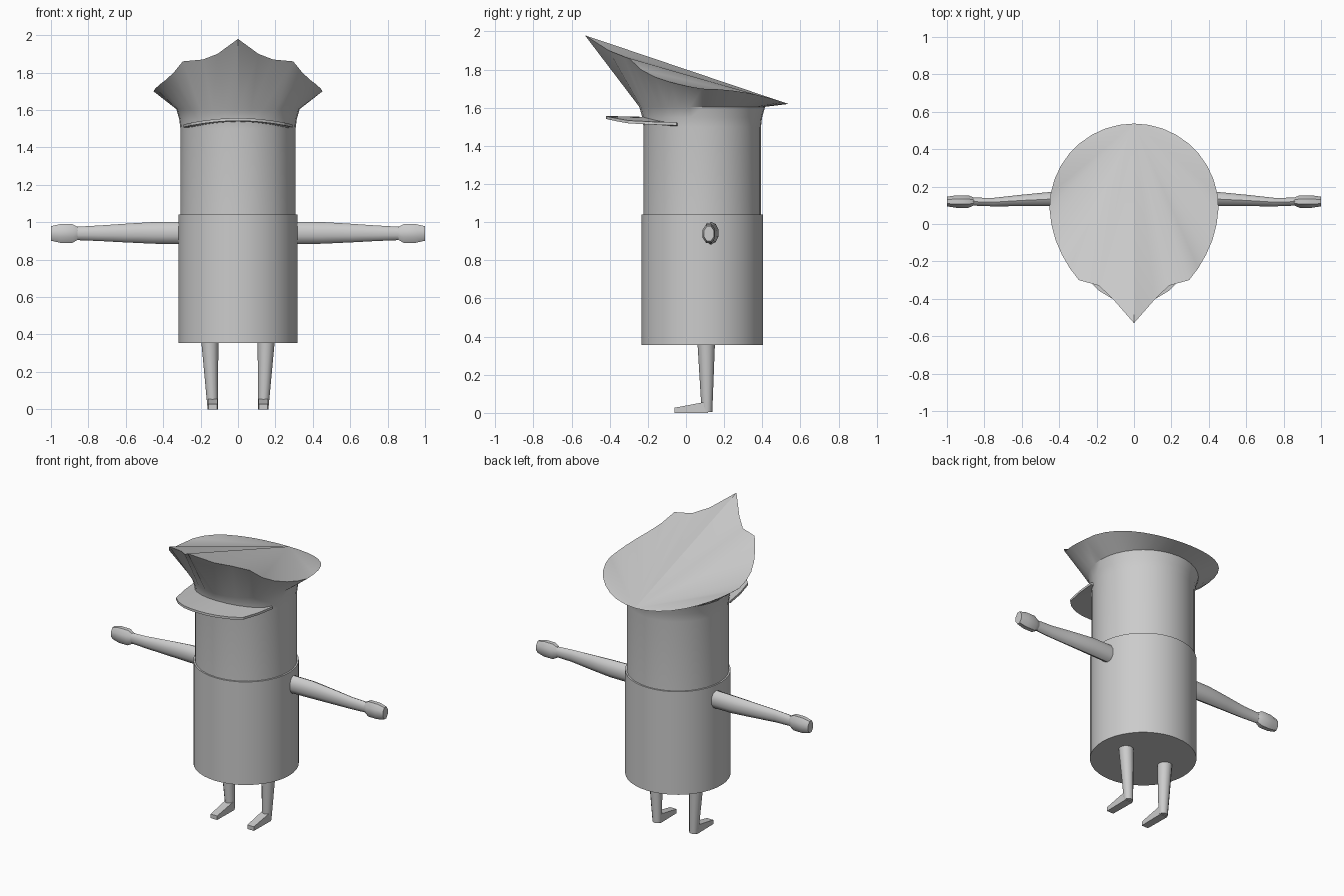
import bpy, bmesh, math
from math import sin, cos, radians, pi

if "Cube" in bpy.data.objects:
    bpy.data.objects.remove(bpy.data.objects["Cube"])

grey = bpy.data.materials.new("plain grey")
grey.diffuse_color = (0.6, 0.6, 0.6, 1)
grey.use_nodes = True
grey.node_tree.nodes["Principled BSDF"].inputs["Base Color"].default_value = grey.diffuse_color
CY = 0.085  # y of the body axis


def finish(name, bm, angle=30):
    """Turn a bmesh into a named, smooth-by-angle object."""
    bmesh.ops.recalc_face_normals(bm, faces=bm.faces)
    me = bpy.data.meshes.new(name)
    bm.to_mesh(me)
    bm.free()
    me.materials.append(grey)
    ob = bpy.data.objects.new(name, me)
    bpy.context.collection.objects.link(ob)
    bpy.ops.object.select_all(action='DESELECT')
    ob.select_set(True)
    bpy.context.view_layer.objects.active = ob
    bpy.ops.object.shade_smooth_by_angle(angle=radians(angle))
    return ob


def loft(bm, rings, cap_start=True, cap_end=True):
    """Skin a list of closed point rings."""
    vs = [[bm.verts.new(p) for p in r] for r in rings]
    n = len(vs[0])
    for a, b in zip(vs, vs[1:]):
        for i in range(n):
            j = (i + 1) % n
            bm.faces.new((a[i], a[j], b[j], b[i]))
    if cap_start:
        bm.faces.new(vs[0])
    if cap_end:
        bm.faces.new(vs[-1])
    return vs


def circle(r, z, angles):
    return [(r * sin(a), CY - r * cos(a), z) for a in angles]


# lower body
steps = [2 * pi * i / 40 for i in range(40)]
bm = bmesh.new()
loft(bm, [circle(0.318, 0.355, steps), circle(0.318, 1.04, steps)])
finish("lower_body", bm)

# head flaring into the crown: rim half as (angle from front, radius, height)
half = [(0, 0.615, 1.98), (12.6, 0.502, 1.90), (24.3, 0.455, 1.87), (37.5, 0.485, 1.86),
        (47, 0.47, 1.80), (57, 0.459, 1.762), (68, 0.453, 1.735), (79, 0.45, 1.715)]
half += [(d, 0.452, 1.66 + 0.04 * cos(radians(d - 90) * 2)) for d in range(90, 181, 10)]
full = half + [(-a, r, z) for a, r, z in half[-2:0:-1]]
angles = [radians(a) for a, r, z in full]
rim = [(r * sin(t), CY - r * cos(t), z) for t, (a, r, z) in zip(angles, full)]
bm = bmesh.new()
rings = [circle(0.308, 1.0, angles), circle(0.308, 1.5, angles),
         circle(0.314, 1.55, angles), circle(0.33, 1.605, angles), rim]
vs = loft(bm, rings, cap_end=False)
# crown top is a fan from the rear rim point, creased along the middle
top, k = vs[-1], len(half) - 1
n = len(top)
for i in range(1, n - 1):
    bm.faces.new((top[k], top[(k + i) % n], top[(k + i + 1) % n]))
finish("head_and_crown", bm)

# visor: arched crescent plate
outer = [(0.292, -0.05), (0.275, -0.18), (0.245, -0.30), (0.19, -0.355), (0.12, -0.397), (0.06, -0.415)]
outer += [(0, -0.42)] + [(-x, y) for x, y in outer[::-1]]
bm = bmesh.new()
rows = []
for x, y in outer:
    ix = x * 0.9
    iy = CY - math.sqrt(0.29 ** 2 - ix ** 2)
    z = 1.557 - 0.4 * x * x
    rows.append([(x, y, z), (ix, iy, z - 0.005), (ix, iy, z - 0.02), (x, y, z - 0.015)])
loft(bm, rows)
finish("visor", bm)


# arms and hands, along x: (x, y, z, half width, half height)
def limb(name, side, sections, sides=10):
    bm = bmesh.new()
    loft(bm, [[(side * x, y + hw * cos(2 * pi * i / sides + pi / sides),
                z + hh * sin(2 * pi * i / sides + pi / sides))
               for i in range(sides)] for x, y, z, hw, hh in sections])
    finish(name, bm, 40)


for side, label in ((-1, "left"), (1, "right")):
    limb(label + "_arm", side, [
        (0.26, 0.13, 0.943, 0.042, 0.06), (0.45, 0.133, 0.943, 0.04, 0.058),
        (0.6, 0.126, 0.942, 0.032, 0.05), (0.75, 0.117, 0.941, 0.024, 0.041),
        (0.88, 0.12, 0.94, 0.022, 0.035)])
    limb(label + "_hand", side, [
        (0.855, 0.12, 0.94, 0.022, 0.036), (0.885, 0.12, 0.94, 0.036, 0.054),
        (0.95, 0.12, 0.94, 0.036, 0.054), (1.0, 0.12, 0.94, 0.028, 0.042)], 8)

    # leg: tapered post
    bm = bmesh.new()
    loft(bm, [[(side * (x + r * cos(2 * pi * i / 12)), y + r * sin(2 * pi * i / 12), z)
               for i in range(12)]
              for x, y, z, r in ((0.135, 0.11, 0.005, 0.028), (0.151, 0.106, 0.37, 0.046))])
    finish(label + "_leg", bm, 40)

    # foot: wedge pointing forward
    bm = bmesh.new()
    loft(bm, [[(side * (0.135 - w), y, 0), (side * (0.135 + w), y, 0),
               (side * (0.135 + w), y, h), (side * (0.135 - w), y, h)]
              for y, w, h in ((-0.06, 0.024, 0.027), (0.115, 0.027, 0.06))])
    finish(label + "_foot", bm)
